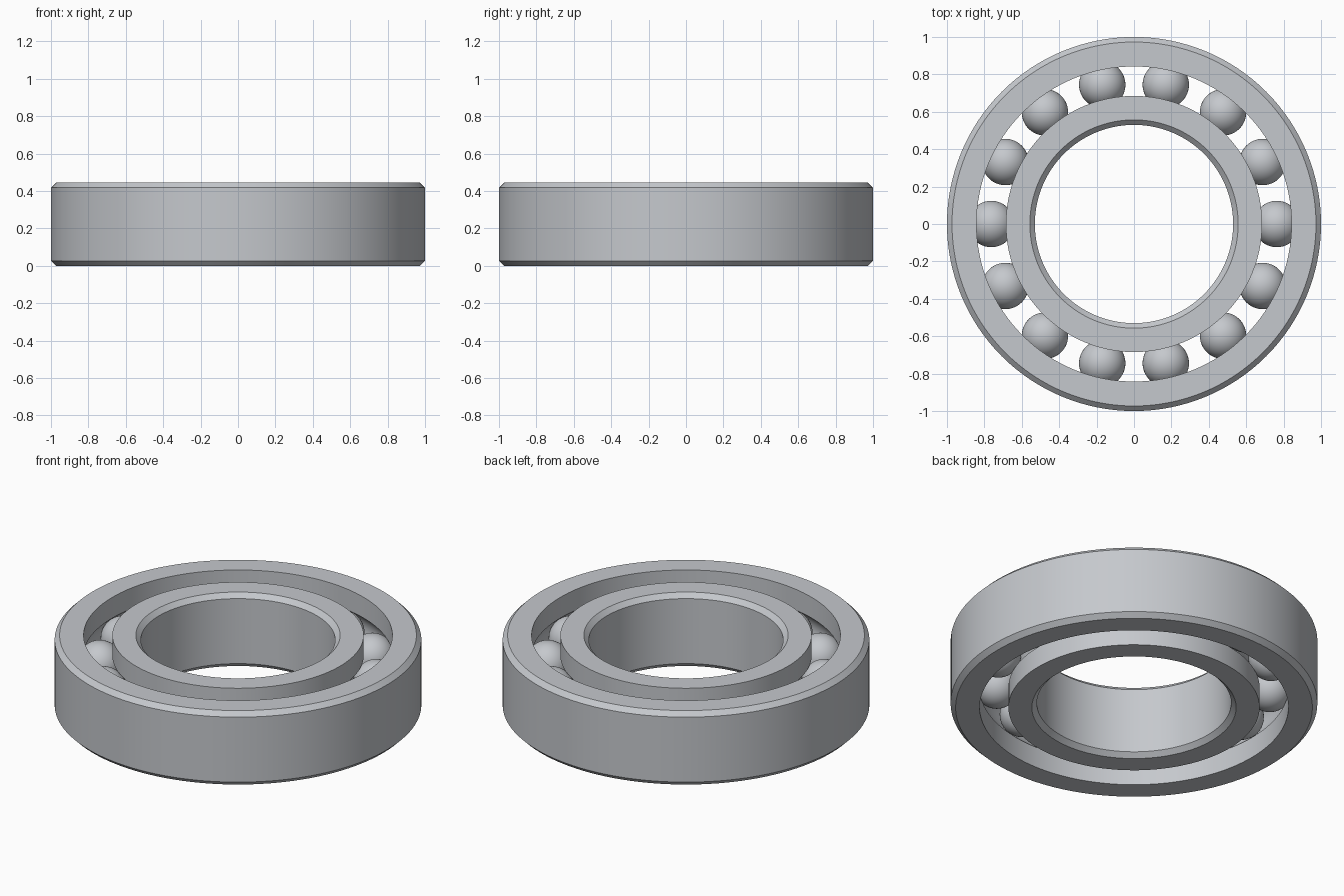
import bpy
import math

default = bpy.data.objects.get("Cube")
if default:
    bpy.data.objects.remove(default, do_unlink=True)

HEIGHT = 0.445
MID = HEIGHT / 2
CHAMFER = 0.027
BORE, INNER_LAND, OUTER_LAND, RIM = 0.53, 0.685, 0.842, 1.0
PITCH = (INNER_LAND + OUTER_LAND) / 2
BALL_RADIUS = 0.124
BALL_COUNT = 14
SEGMENTS = 128

steel = bpy.data.materials.new("steel grey")
steel.use_nodes = True
colour = (0.56, 0.58, 0.61, 1)
steel.diffuse_color = colour
steel.node_tree.nodes["Principled BSDF"].inputs["Base Color"].default_value = colour


def finish(obj, angle):
    obj.data.materials.append(steel)
    bpy.ops.object.select_all(action='DESELECT')
    obj.select_set(True)
    bpy.context.view_layer.objects.active = obj
    bpy.ops.object.shade_smooth_by_angle(angle=math.radians(angle))


def ring(name, plain, land):
    """Revolve a race: chamfered plain wall on one side, ball groove on the other."""
    side = 1 if plain > land else -1
    profile = [(land, 0), (plain - side * CHAMFER, 0), (plain, CHAMFER),
               (plain, HEIGHT - CHAMFER), (plain - side * CHAMFER, HEIGHT), (land, HEIGHT)]
    # Groove arc hugging the balls, from top to bottom
    groove = BALL_RADIUS + 0.001
    half = math.acos(abs(land - PITCH) / groove)
    steps = 16
    for i in range(steps + 1):
        a = half * (1 - 2 * i / steps)
        profile.append((PITCH + side * groove * math.cos(a), MID + groove * math.sin(a)))
    n = len(profile)
    verts, faces = [], []
    for s in range(SEGMENTS):
        t = math.tau * s / SEGMENTS
        verts += [(r * math.cos(t), r * math.sin(t), z) for r, z in profile]
        for i in range(n):
            a, b = s * n + i, s * n + (i + 1) % n
            step = (s + 1) % SEGMENTS * n - s * n
            quad = (a, b, b + step, a + step)
            faces.append(quad if side < 0 else quad[::-1])
    mesh = bpy.data.meshes.new(name)
    mesh.from_pydata(verts, [], faces)
    obj = bpy.data.objects.new(name, mesh)
    bpy.context.collection.objects.link(obj)
    finish(obj, 25)


# Races
ring("outer_race", RIM, OUTER_LAND)
ring("inner_race", BORE, INNER_LAND)

# Balls
for k in range(BALL_COUNT):
    t = math.tau * k / BALL_COUNT
    bpy.ops.mesh.primitive_uv_sphere_add(
        segments=48, ring_count=24, radius=BALL_RADIUS,
        location=(PITCH * math.cos(t), PITCH * math.sin(t), MID))
    ball = bpy.context.object
    ball.name = f"ball_{k + 1}"
    finish(ball, 40)
